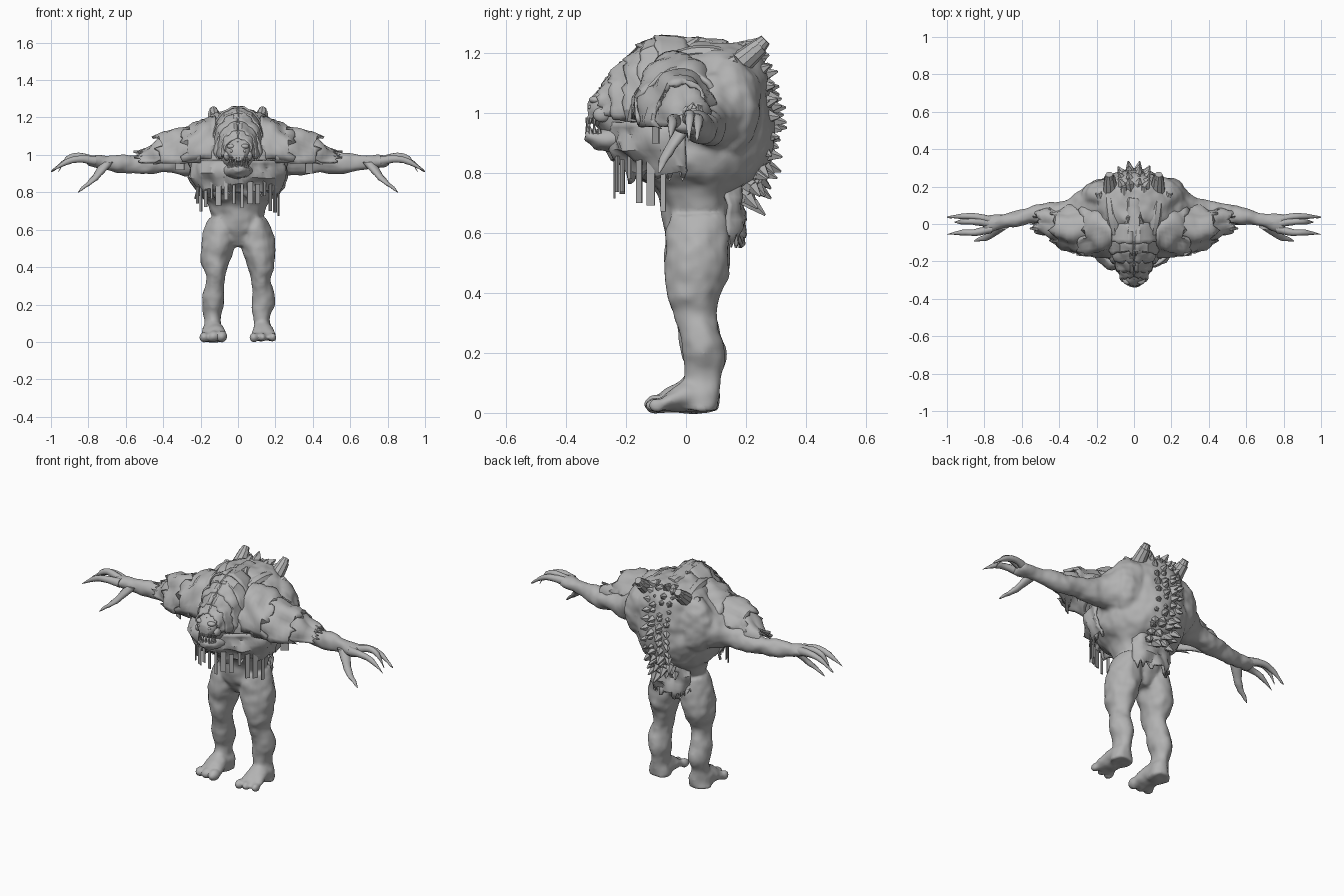
import bpy, bmesh, math, random
from mathutils import Vector, Matrix, noise

random.seed(4)
old = bpy.data.objects.get("Cube")
if old:
    bpy.data.objects.remove(old, do_unlink=True)

grey = bpy.data.materials.new("stone_grey")
grey.use_nodes = True
GREY = (0.45, 0.45, 0.45, 1)
grey.diffuse_color = GREY
grey.node_tree.nodes["Principled BSDF"].inputs["Base Color"].default_value = GREY


def resample(stations, steps):
    """Smooth curve through the stations."""
    pts = [Vector(s) for s in stations]
    out = []
    for i in range(len(pts) - 1):
        a, b = pts[max(i - 1, 0)], pts[i]
        c, d = pts[i + 1], pts[min(i + 2, len(pts) - 1)]
        for k in range(steps):
            t = k / steps
            out.append(b + (c - a) * (t / 2) + (a * 2 - b * 5 + c * 4 - d) * (t * t / 2)
                       + (b * 3 - a - c * 3 + d) * (t ** 3 / 2))
    return out + [pts[-1]]


def loft(bm, stations, axis, side=1, arc=None, n=20, steps=4, jag=0):
    """Elliptical rings (x, y, z, r1, r2) across an axis; an arc gives an open shell."""
    rings = []
    rows = resample(stations, steps) if steps else stations
    a0, a1 = arc or (0, 360)
    for j, (x, y, z, r1, r2) in enumerate(rows):
        ring = []
        for i in range(n + 1 if arc else n):
            a = math.radians(a0 + (a1 - a0) * i / n)
            u, v = r1 * math.cos(a), r2 * math.sin(a)
            off = {"x": (0, u, v), "y": (u, 0, v), "z": (u, v, 0)}[axis]
            p = Vector((x, y, z)) + Vector(off)
            if jag and j == len(rows) - 1:      # ragged last edge
                p["xyz".index(axis)] += random.uniform(-jag, jag)
            p.x *= side
            ring.append(bm.verts.new(p))
        rings.append(ring)
    m = len(rings[0])
    for r, q in zip(rings, rings[1:]):
        for i in range(m - 1 if arc else m):
            k = (i + 1) % m
            bm.faces.new((r[i], r[k], q[k], q[i]))
    if not arc:
        bm.faces.new(rings[0])
        bm.faces.new(rings[-1])


def ball(bm, pos, size):
    bmesh.ops.create_uvsphere(bm, u_segments=14, v_segments=10, radius=1,
                              matrix=Matrix.Translation(pos) @ Matrix.Diagonal((*size, 1)))


def spike(bm, base, tip, r, r2=0.001, n=6):
    base, tip = Vector(base), Vector(tip)
    d = tip - base
    mat = Matrix.Translation((base + tip) / 2) @ d.to_track_quat("Z", "Y").to_matrix().to_4x4()
    bmesh.ops.create_cone(bm, cap_ends=True, segments=n, radius1=r, radius2=r2,
                          depth=d.length, matrix=mat)


def strip(bm, x, y, top, length, width, turn):
    mat = (Matrix.Translation((x, y, top - length / 2)) @ Matrix.Rotation(turn, 4, "Z")
           @ Matrix.Diagonal((width, 0.005, length, 1)))
    bmesh.ops.create_cube(bm, size=1, matrix=mat)


def rough(mesh, scale, amp):
    moved = [v.co + v.normal * amp * noise.noise(v.co * scale) for v in mesh.vertices]
    for v, p in zip(mesh.vertices, moved):
        v.co = p


def finish(bm, name, angle=40, mirror=False, thick=0, bumps=None):
    bmesh.ops.recalc_face_normals(bm, faces=bm.faces[:])
    mesh = bpy.data.meshes.new(name)
    bm.to_mesh(mesh)
    bm.free()
    mesh.materials.append(grey)
    if bumps:
        rough(mesh, *bumps)
    ob = bpy.data.objects.new(name, mesh)
    bpy.context.collection.objects.link(ob)
    bpy.ops.object.select_all(action="DESELECT")
    ob.select_set(True)
    bpy.context.view_layer.objects.active = ob
    bpy.ops.object.shade_smooth_by_angle(angle=math.radians(angle))
    if thick:
        mod = ob.modifiers.new("thickness", "SOLIDIFY")
        mod.thickness, mod.offset = thick, 0
    if mirror:
        ob.modifiers.new("mirror", "MIRROR")
    return ob


# Body: torso, arms, legs and feet fused into one skin
bm = bmesh.new()
loft(bm, [(0, .04, .51, .05, .06), (0, .04, .59, .125, .1), (0, .04, .68, .14, .122),
          (0, .045, .74, .16, .15), (0, .045, .79, .21, .21), (0, .035, .86, .24, .25),
          (0, .035, .95, .25, .26), (0, .04, 1.05, .25, .25), (0, .075, 1.14, .22, .195),
          (0, .1, 1.2, .16, .14), (0, .1, 1.235, .08, .09)], "z", n=32)
for s in (1, -1):
    ball(bm, (s * .16, .15, 1.02), (.125, .1, .17))      # shoulder blade
    loft(bm, [(.1, .09, 1.03, .15, .14), (.22, .1, 1.01, .12, .13), (.32, .075, .975, .078, .08),
              (.42, .058, .96, .06, .06), (.52, .05, .952, .052, .055), (.6, .035, .955, .045, .05),
              (.68, .025, .96, .036, .04), (.74, .01, .965, .044, .035),
              (.8, -.005, .97, .052, .024)], "x", s)
    loft(bm, [(.1, .04, .66, .055, .09), (.103, .038, .59, .08, .107), (.105, .036, .53, .09, .108),
              (.12, .036, .45, .082, .102), (.122, .025, .34, .054, .074), (.13, .045, .27, .053, .068),
              (.132, .06, .2, .058, .075), (.13, .055, .12, .045, .058), (.13, .05, .06, .054, .06),
              (.133, .05, .003, .062, .06)], "z", s)
    loft(bm, [(.13, .07, .05, .05, .048), (.13, 0, .055, .058, .055), (.133, -.05, .042, .068, .041),
              (.135, -.09, .027, .068, .026)], "y", s)
    for x in (.085, .133, .184):
        ball(bm, (s * x, -.1, .027), (.026, .034, .028))
raw = finish(bm, "body_source")
fuse = raw.modifiers.new("fuse", "REMESH")
fuse.mode, fuse.voxel_size = "VOXEL", 0.01
relax = raw.modifiers.new("relax", "SMOOTH")
relax.factor, relax.iterations = 0.5, 4
graph = bpy.context.evaluated_depsgraph_get()
skin = bpy.data.meshes.new_from_object(raw.evaluated_get(graph))
bpy.data.objects.remove(raw, do_unlink=True)
rough(skin, 10, 0.012)
rough(skin, 22, 0.005)
bm = bmesh.new()
bm.from_mesh(skin)
bpy.data.meshes.remove(skin)
finish(bm, "body", 80)

# Long fingers and a hooked thumb
bm = bmesh.new()
FINGERS = [(.98, .02, .04, .036), (.99, 0, .012, .01), (.975, -.025, -.045, -.055)]
for i, (z, y0, y1, y2) in enumerate(FINGERS):
    tip = .96 if i == 1 else 1.0
    loft(bm, [(.76, y0, .968, .024, .026), (.85, y1, z + .002, .018, .019),
              (.92, y1, z - .015, .014, .016), (tip, y2, .91, .002, .003)], "x", n=10)
loft(bm, [(.7, 0, .96, .036, .03), (.745, -.04, .9, .026, .022), (.785, -.068, .857, .021, .018),
          (.82, -.08, .83, .015, .013), (.853, -.09, .8, .003, .003)], "z", n=10)
finish(bm, "fingers", 60, mirror=True, bumps=(30, .004))

# Head with a heavy hood
HEAD = [(0, .02, 1.05, .13, .19), (0, -.1, 1.055, .13, .19), (0, -.18, 1.035, .112, .155),
        (0, -.25, 1.022, .082, .1), (0, -.3, 1.015, .056, .056), (0, -.33, .998, .034, .034)]
bm = bmesh.new()
loft(bm, HEAD, "y", n=32)
finish(bm, "head", 50, bumps=(22, .014))

# Overlapping hood plates on both sides of a raised crest
bm = bmesh.new()
rows = resample(HEAD[:5], 6)
for i in range(1, len(rows) - 4, 4):
    plate = [(r[0], r[1], r[2], r[3] * (1.02 + .016 * k), r[4] * (1.0 + .012 * k))
             for k, r in enumerate(rows[i:i + 6])]
    loft(bm, plate, "y", arc=(-35 + i, 88), n=12, steps=0, jag=.012)
finish(bm, "hood_plates", 30, mirror=True, thick=.012, bumps=(25, .014))
bm = bmesh.new()
loft(bm, [(0, .14, 1.225, .03, .02), (0, .04, 1.235, .04, .02), (0, -.1, 1.235, .032, .022),
          (0, -.18, 1.18, .026, .024), (0, -.25, 1.11, .022, .022),
          (0, -.3, 1.06, .014, .012)], "y", n=8)
finish(bm, "head_crest", 30, bumps=(30, .012))

# Lower jaw, teeth, eyes and brow knobs
bm = bmesh.new()
loft(bm, [(0, -.14, .93, .1, .075), (0, -.22, .92, .082, .05), (0, -.28, .912, .064, .036),
          (0, -.32, .92, .045, .024), (0, -.336, .926, .025, .012)], "y")
finish(bm, "jaw", 50, bumps=(30, .008))
bm = bmesh.new()
for i in range(-4, 5):
    a = i * .33
    x, y = .052 * math.sin(a), -.275 - .054 * math.cos(a)
    size = .03 if i % 2 else .02
    spike(bm, (x, y, .932), (x, y - .004, .942 + size), .008)
    spike(bm, (x + .005, y, .985), (x + .005, y - .004, .978 - size), .007)
finish(bm, "teeth")
bm = bmesh.new()
ball(bm, (.034, -.318, 1.02), (.01, .01, .008))
ball(bm, (.036, -.3, 1.045), (.025, .024, .014))
ball(bm, (.06, -.28, .995), (.018, .03, .025))
finish(bm, "eyes_and_brows", mirror=True)

# Shoulder armour in three ragged layers
LAYERS = [[(.12, -.015, 1.0, .15, .205), (.19, -.02, 1.0, .145, .19), (.28, -.03, .98, .135, .165)],
          [(.2, -.025, .98, .14, .185), (.32, -.025, .97, .118, .155), (.43, -.015, .97, .09, .12)],
          [(.34, -.02, .97, .105, .14), (.45, 0, .965, .08, .095), (.53, .015, .965, .05, .06)]]
bm = bmesh.new()
for layer in LAYERS:
    loft(bm, layer, "x", arc=(15, 186), n=18, jag=.03)
finish(bm, "shoulder_armour", 35, mirror=True, thick=.014, bumps=(14, .035))

# Chest collar and ragged rear waist cloth
bm = bmesh.new()
loft(bm, [(0, .02, .97, .25, .265), (0, .02, .88, .258, .268), (0, .02, .79, .22, .2)],
     "z", arc=(185, 355), n=40, jag=.025)
finish(bm, "chest_collar", 35, thick=.014, bumps=(16, .035))
bm = bmesh.new()
loft(bm, [(0, .05, .76, .155, .15), (0, .05, .67, .15, .145), (0, .05, .58, .145, .14)],
     "z", arc=(35, 145), n=20, jag=.03)
finish(bm, "rear_waist_cloth", 35, thick=.012, bumps=(18, .03))

# Hanging strips
bm = bmesh.new()
for i in range(14):
    a = math.radians(200 + 140 * i / 13)
    strip(bm, .23 * math.cos(a), .01 + .25 * math.sin(a), random.uniform(.83, .88),
          random.uniform(.09, .17), random.uniform(.014, .036), a + math.pi / 2)
strip(bm, .38, -.1, 1.02, .12, .045, .5)
strip(bm, -.31, -.12, 1.03, .11, .05, -.5)
finish(bm, "hanging_strips")

# Overlapping rows of broad scales down the back
bm = bmesh.new()
for i in range(14):
    z = 1.2 - i * .036
    y = .035 + .235 * math.sqrt(1 - ((z - .97) / .33) ** 2)
    for x in (-.05, -.018, .018, .05):
        lift = .03 - .006 * i + random.uniform(-.015, .015)
        reach = random.uniform(.05, .08) - abs(x) * .4
        base = Vector((x, y - abs(x) * .3, z + random.uniform(-.014, .014)))
        mid = base + Vector((x * .3, reach * .4, lift * .4))
        spike(bm, base - Vector((0, .02, 0)), mid, .02, .023, 5)
        spike(bm, mid, base + Vector((x * .7, reach, lift)), .023, .004, 5)
finish(bm, "back_scales", 25)

# Blunt stumps behind the shoulders and ridges over the upper back
bm = bmesh.new()
spike(bm, (.12, .1, 1.1), (.13, .25, 1.225), .055, .03, 10)
spike(bm, (.129, .225, 1.205), (.132, .265, 1.245), .034, .02, 10)
spike(bm, (.16, .08, 1.12), (.19, .17, 1.18), .045, .016, 8)
spike(bm, (.05, .08, 1.18), (.055, .2, 1.23), .036, .014, 8)
spike(bm, (.04, -.02, 1.2), (.03, .04, 1.25), .03, .008, 8)
loft(bm, [(.1, -.06, 1.18, .02, .02), (.11, .02, 1.2, .035, .025), (.12, .1, 1.195, .035, .03),
          (.13, .18, 1.17, .03, .03)], "y", n=8)
finish(bm, "back_stumps", 30, mirror=True)
